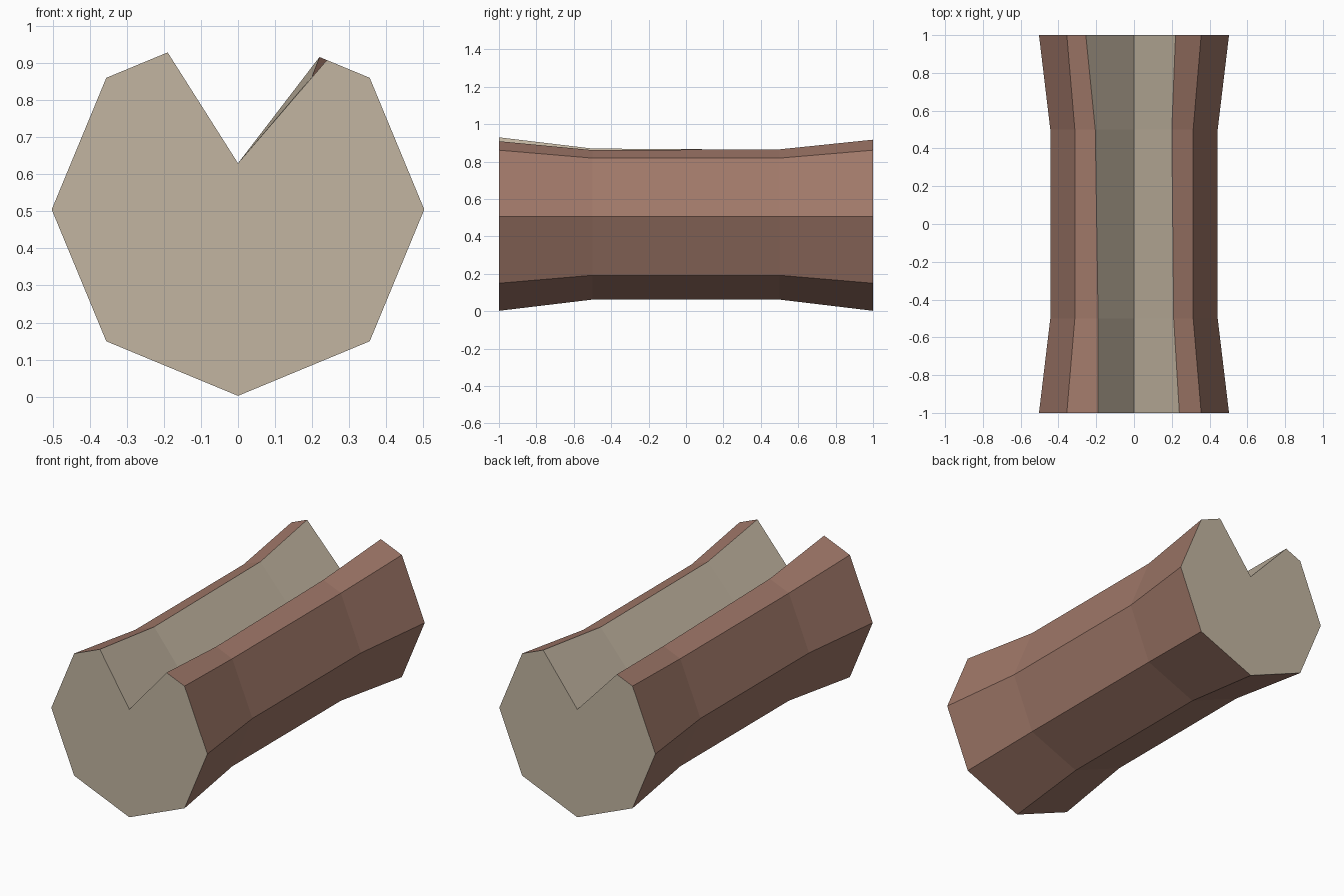
import bpy, math

if "Cube" in bpy.data.objects:
    bpy.data.objects.remove(bpy.data.objects["Cube"])


def material(name, rgb):
    m = bpy.data.materials.new(name)
    m.diffuse_color = (*rgb, 1)
    m.use_nodes = True
    m.node_tree.nodes["Principled BSDF"].inputs["Base Color"].default_value = m.diffuse_color
    return m


CENTRE_Z = 0.505
VALLEY = (0, 0.63)

# Log rings: y position, radius, x of left and right notch edges
rings = [
    (-1.0, 0.503, -0.19, 0.24),
    (-0.5, 0.443, -0.19, 0.21),
    (0.5, 0.443, -0.205, 0.20),
    (1.0, 0.503, -0.255, 0.22),
]


def section(radius, left, right):
    """Octagon, anticlockwise from the right notch edge, with a V cut in the top."""
    def corner(i):
        a = math.radians(45 * i)
        return radius * math.cos(a), CENTRE_Z + radius * math.sin(a)

    def on_top(x):
        return x, CENTRE_Z + radius - abs(x) * math.tan(math.radians(22.5))

    around = [corner(i) for i in (3, 4, 5, 6, 7, 8, 9)]
    return [VALLEY, on_top(left)] + around + [on_top(right)]


verts, faces, slots = [], [], []
for y, radius, left, right in rings:
    verts += [(x, y, z) for x, z in section(radius, left, right)]
n = len(verts) // len(rings)

# Sides: bark all round, bare wood inside the notch
for r in range(len(rings) - 1):
    for i in range(n):
        j = (i + 1) % n
        a, b = r * n, (r + 1) * n
        faces.append((a + i, b + i, b + j, a + j))
        slots.append(1 if 0 in (i, j) else 0)

# Cut ends
last = (len(rings) - 1) * n
faces += [tuple(range(n)), tuple(reversed(range(last, last + n)))]
slots += [1, 1]

mesh = bpy.data.meshes.new("notched_log")
mesh.from_pydata(verts, [], faces)
mesh.materials.append(material("bark brown", (0.352, 0.188, 0.141)))
mesh.materials.append(material("cut wood", (0.539, 0.462, 0.356)))
for poly, slot in zip(mesh.polygons, slots):
    poly.material_index = slot

# Make all normals face outwards
import bmesh
bm = bmesh.new()
bm.from_mesh(mesh)
bmesh.ops.recalc_face_normals(bm, faces=bm.faces)
bm.to_mesh(mesh)
bm.free()

log = bpy.data.objects.new("notched_log", mesh)
bpy.context.collection.objects.link(log)
